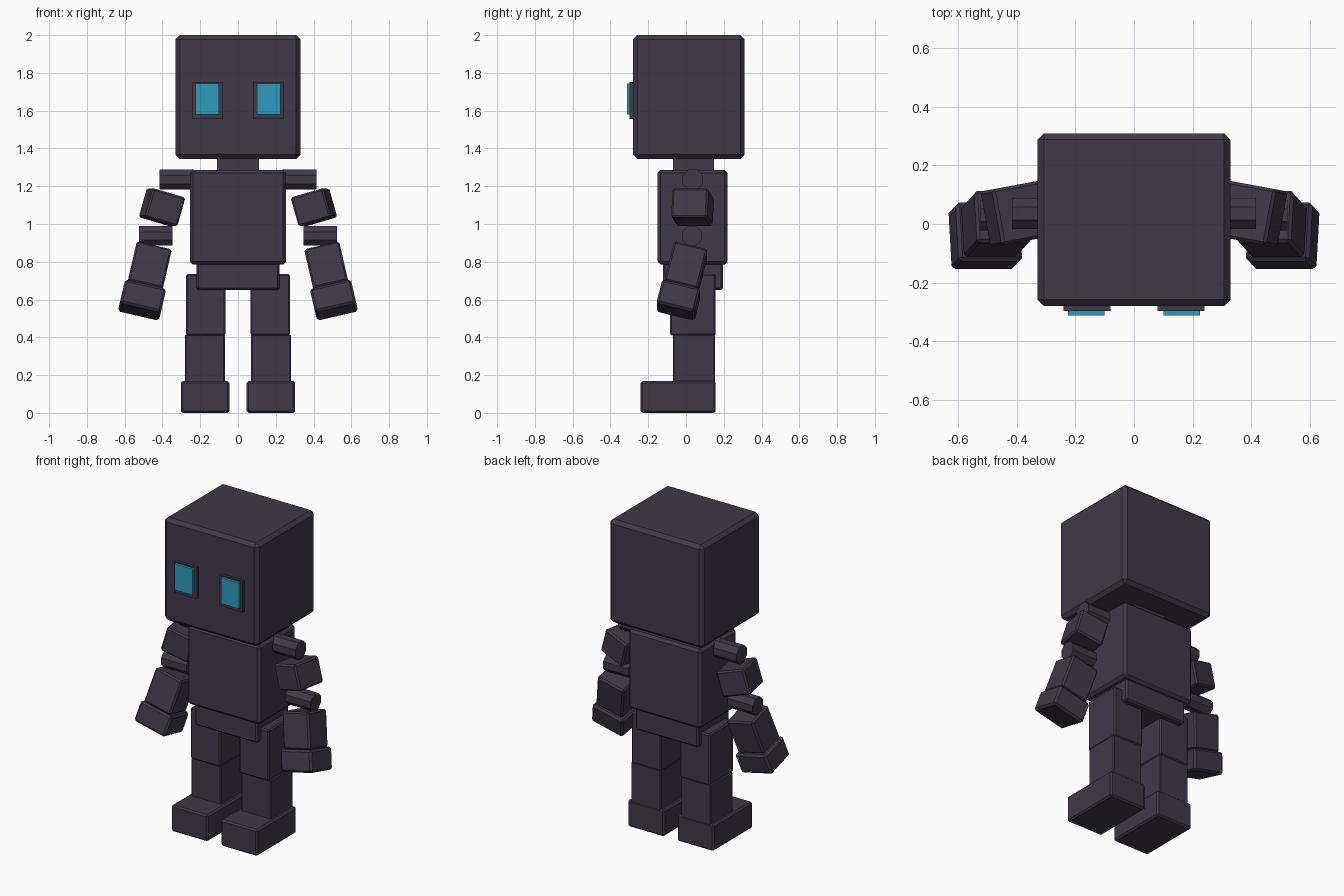
import bpy
import math
from math import radians

if "Cube" in bpy.data.objects:
    bpy.data.objects.remove(bpy.data.objects["Cube"])


def material(name, rgb):
    m = bpy.data.materials.new(name)
    m.diffuse_color = (*rgb, 1.0)
    m.use_nodes = True
    m.node_tree.nodes["Principled BSDF"].inputs["Base Color"].default_value = m.diffuse_color
    return m


DARK = material("dark plum", (0.052, 0.040, 0.066))
CYAN = material("cyan", (0.027, 0.335, 0.515))


def box(name, center, size, bevel=0.008, rot=(0, 0, 0), mat=DARK):
    """Chamfered box given by its centre, size and rotation in degrees."""
    bpy.ops.mesh.primitive_cube_add(size=1, location=center)
    ob = bpy.context.object
    ob.name = name
    ob.scale = size
    bpy.ops.object.transform_apply(location=False, rotation=False, scale=True)
    ob.rotation_euler = [radians(a) for a in rot]
    ob.data.materials.append(mat)
    if bevel:
        mod = ob.modifiers.new("chamfer", 'BEVEL')
        mod.width = bevel
        mod.segments = 1
    return ob


def span(name, x, y, z, bevel=0.008, mat=DARK):
    """Upright box given by its (low, high) extent on each axis."""
    center = [(a + b) / 2 for a, b in (x, y, z)]
    size = [abs(b - a) for a, b in (x, y, z)]
    return box(name, center, size, bevel, mat=mat)


def peg(name, x0, x1, y, z, radius):
    """Eight-sided joint pin lying along x, flat side up."""
    bpy.ops.mesh.primitive_cylinder_add(
        vertices=8, radius=radius, depth=abs(x1 - x0),
        location=((x0 + x1) / 2, y, z))
    ob = bpy.context.object
    ob.name = name
    for v in ob.data.vertices:  # turn the pin so that it lies on x
        a, b, c = v.co
        t = math.pi / 8
        v.co = (c, a * math.cos(t) - b * math.sin(t),
                a * math.sin(t) + b * math.cos(t))
    ob.data.materials.append(DARK)
    return ob


# Head, neck and body
span("head", (-0.33, 0.33), (-0.28, 0.31), (1.345, 2.0), 0.022)
span("neck", (-0.11, 0.11), (-0.07, 0.147), (1.26, 1.37), 0)
span("torso", (-0.255, 0.255), (-0.15, 0.22), (0.785, 1.287), 0.016)
span("hips", (-0.22, 0.22), (-0.122, 0.195), (0.65, 0.82), 0.01)

for side, s in (("left", -1), ("right", 1)):
    # Eye with its raised frame
    span(side + "_eye_frame", (s * 0.08, s * 0.241), (-0.298, -0.27),
         (1.556, 1.753), 0)
    span(side + "_eye", (s * 0.10, s * 0.226), (-0.313, -0.29),
         (1.58, 1.745), 0, CYAN)

    # Leg
    span(side + "_thigh", (s * 0.066, s * 0.275), (-0.085, 0.157),
         (0.41, 0.735))
    span(side + "_shin", (s * 0.07, s * 0.28), (-0.07, 0.153),
         (0.14, 0.415), 0.006)
    span(side + "_foot", (s * 0.046, s * 0.302), (-0.24, 0.157),
         (0.0, 0.168), 0.01)

    # Joint pins
    peg(side + "_shoulder_pin", s * 0.235, s * 0.416, 0.036, 1.235, 0.058)
    peg(side + "_elbow_pin", s * 0.347, s * 0.525, 0.03, 0.937, 0.056)

    # Splayed arm, bent forward below the elbow
    box(side + "_upper_arm", (s * 0.402, 0.035, 1.088), (0.182, 0.194, 0.16),
        0.01, (0, -16 * s, -10.5 * s))
    bend = (-14, -13 * s, 0)
    box(side + "_forearm", (s * 0.471, 0.0, 0.764), (0.19, 0.182, 0.22),
        0.01, bend)
    box(side + "_hand", (s * 0.508, -0.04, 0.597), (0.223, 0.208, 0.132),
        0.012, bend)
